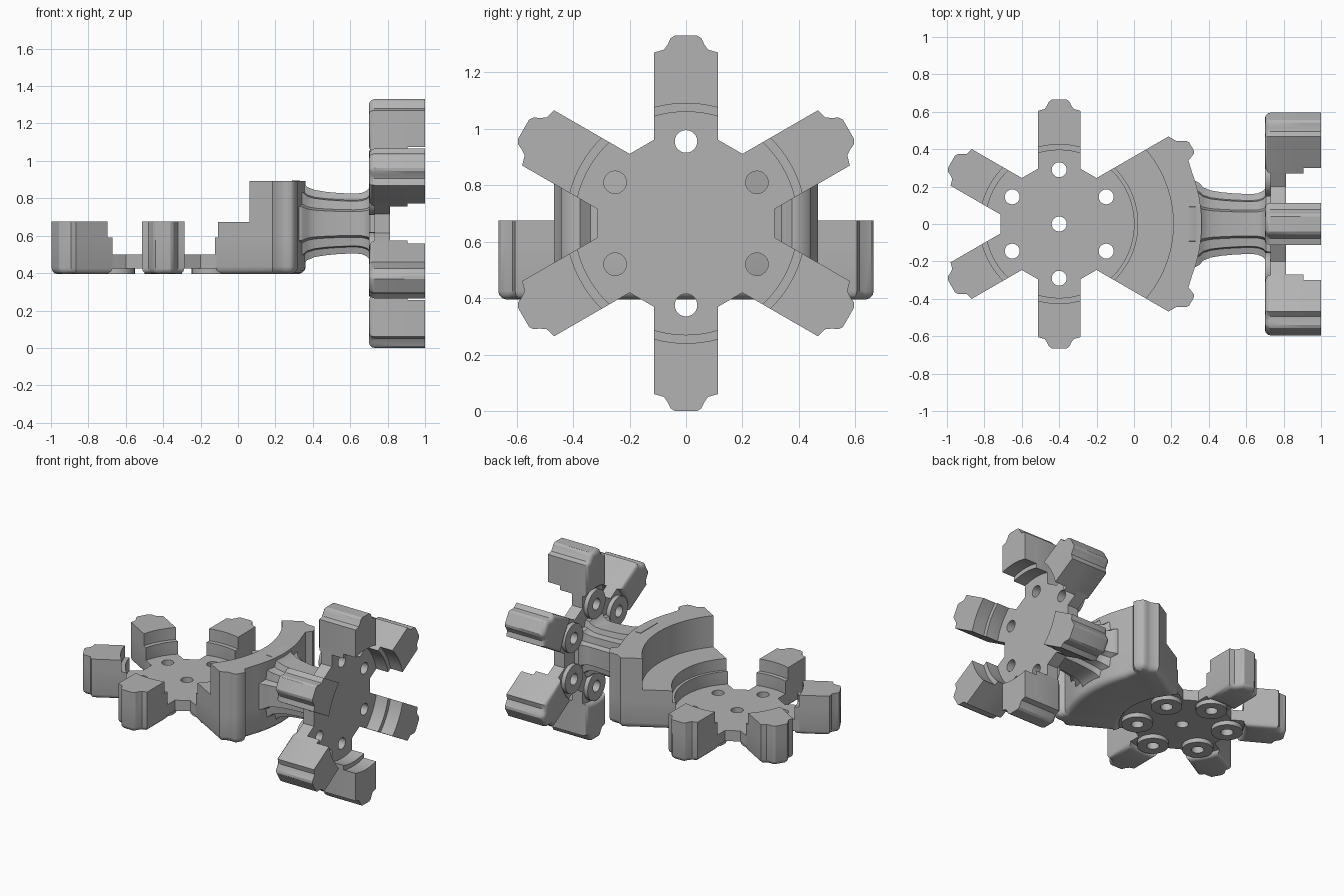
import bpy, bmesh, math
from mathutils import Matrix

if "Cube" in bpy.data.objects:
    bpy.data.objects.remove(bpy.data.objects["Cube"])

grey = bpy.data.materials.new("plain_grey")
grey.diffuse_color = (0.45, 0.45, 0.45, 1)
grey.use_nodes = True
grey.node_tree.nodes["Principled BSDF"].inputs["Base Color"].default_value = grey.diffuse_color
W = 0.113          # half width of an arm
HOLE_R = 0.29      # radius of the bolt circle

FLAT = Matrix.Translation((-0.4, 0, 0.395))
UPRIGHT = Matrix(((0, 0, 1, 0.70), (1, 0, 0, 0), (0, 1, 0, 0.665), (0, 0, 0, 1)))


def finish(name, bm, matrix):
    bmesh.ops.recalc_face_normals(bm, faces=bm.faces)
    mesh = bpy.data.meshes.new(name)
    bm.to_mesh(mesh)
    bm.free()
    mesh.transform(matrix)
    mesh.materials.append(grey)
    ob = bpy.data.objects.new(name, mesh)
    bpy.context.collection.objects.link(ob)
    return ob


def inset(pts, d):
    """Offset a counter-clockwise outline inward by d."""
    out = []
    n = len(pts)
    for i in range(n):
        (ax, ay), (bx, by), (cx, cy) = pts[i - 1], pts[i], pts[(i + 1) % n]
        l1, l2 = math.hypot(bx - ax, by - ay), math.hypot(cx - bx, cy - by)
        n1 = ((ay - by) / l1, (bx - ax) / l1)
        n2 = ((by - cy) / l2, (cx - bx) / l2)
        k = d / max(0.4, 1 + n1[0] * n2[0] + n1[1] * n2[1])
        out.append((bx + (n1[0] + n2[0]) * k, by + (n1[1] + n2[1]) * k))
    return out


def prism(name, matrix, outline, z0, z1, holes=(), edge=0.0):
    """Extruded outline with optional holes and a rounded lower edge."""
    bm = bmesh.new()
    caps = ([], [])
    for i, loop in enumerate([outline, *holes]):
        levels = [(0, z0), (0, z1)]
        if edge and i == 0:
            levels = [(edge * (1 - math.sin(t)), z0 + edge * (1 - math.cos(t)))
                      for t in (0, math.pi / 6, math.pi / 3, math.pi / 2)] + [(0, z1)]
        rings = [[bm.verts.new((x, y, z)) for x, y in (inset(loop, d) if d > 1e-6 else loop)]
                 for d, z in levels]
        n = len(loop)
        for lo, hi in zip(rings, rings[1:]):
            for j in range(n):
                k = (j + 1) % n
                bm.faces.new((lo[j], lo[k], hi[k], hi[j]))
        for cap, ring in zip(caps, (rings[0], rings[-1])):
            cap.extend(bm.edges.get((ring[j], ring[(j + 1) % n])) for j in range(n))
    for cap in caps:
        bmesh.ops.triangle_fill(bm, edges=cap, use_beauty=True)
    return finish(name, bm, matrix)


def turn(pts, deg):
    c, s = math.cos(math.radians(deg)), math.sin(math.radians(deg))
    return [(x * c - y * s, x * s + y * c) for x, y in pts]


def arc(r, a0, a1, n, cx=0.0, cy=0.0):
    return [(cx + r * math.cos(math.radians(a0 + (a1 - a0) * i / n)),
             cy + r * math.sin(math.radians(a0 + (a1 - a0) * i / n))) for i in range(n + 1)]


def circle(r, deg=0, dist=0.0):
    (cx, cy), = turn([(dist, 0)], deg)
    return arc(r, 0, 360, 24, cx, cy)[:-1]


def edge_angle(r):
    return math.degrees(math.asin(W / r))


def arm_outline(r):
    half = [(0.605, W), (0.615, 0.078), (0.635, 0.064), (0.655, 0.055), (0.665, 0.04)]
    e = edge_angle(r)
    return [(x, -y) for x, y in half] + half[::-1] + arc(r, e, -e, 8)


def sector_outline(r):
    lug = [(0.74, W), (0.765, 0.07), (0.79, 0.055), (0.812, 0.043), (0.82, 0.03),
           (0.82, -0.022), (0.812, -0.035), (0.79, -0.043), (0.768, -0.052)]
    upper = turn(lug[::-1], 30)
    lower = [(x, -y) for x, y in upper[::-1]]
    e = 30 + edge_angle(r)
    return lower + arc(0.762, -21, 21, 16) + upper + arc(r, e, -e, 28)


def hub(name, matrix, floor, merged):
    """Hexagonal plate with arm roots; merged joins the two arms facing +x."""
    notch = 0.296
    root = [(notch, -W), (0.41, -W), (0.41, W), (notch, W)]
    pts = []
    if merged:
        e = 30 + edge_angle(0.41)
        pts += turn([(notch, -W)], -30) + arc(0.41, -e, e, 24) + turn([(notch, W)], 30)
    for a in (90, 150, 210, 270) if merged else range(30, 390, 60):
        pts += turn(root, a)
    holes = [circle(0.04, a, HOLE_R) for a in range(30, 390, 60)]
    prism(name + "_plate", matrix, pts, 0.03, floor,
          holes + ([circle(0.04)] if merged else []))
    # raised rings around the bolt holes on the underside
    for a, hole in zip(range(30, 390, 60), holes):
        prism(name + "_boss", matrix, circle(0.1, a, HOLE_R), 0, 0.032, [hole])


def arm(name, matrix, deg, step, top):
    prism(name + "_base", matrix, turn(arm_outline(0.395), deg), 0, step, edge=0.03)
    prism(name + "_top", matrix, turn(arm_outline(0.425), deg), step, top)


# flat hub with four arms
hub("flat_hub", FLAT, 0.105, True)
for a in (90, 150, 210, 270):
    arm("flat_arm", FLAT, a, 0.195, 0.28)

# stepped curved sector joining the flat hub to the neck
prism("sector_base", FLAT, sector_outline(0.40), 0, 0.195, edge=0.04)
prism("sector_middle", FLAT, sector_outline(0.42), 0.195, 0.277)
prism("sector_wall", FLAT, sector_outline(0.61), 0.277, 0.498)

# upright hub with six arms
hub("upright_hub", UPRIGHT, 0.113, False)
for a in range(30, 390, 60):
    arm("upright_arm", UPRIGHT, a, 0.205, 0.30)

# ribbed neck, flared at both ends
quarter = [(0.163, 0.065), (0.128, 0.075), (0.122, 0.122), (0.075, 0.128), (0.065, 0.163)]
section = [p for a in range(0, 360, 90) for p in turn(quarter, a)]
stations = [(0.29, 1.42), (0.33, 1.41), (0.35, 1.34), (0.37, 1.2), (0.41, 1.1), (0.47, 1.04),
            (0.54, 1.0), (0.62, 0.98), (0.66, 1.0), (0.69, 1.08), (0.705, 1.2), (0.74, 1.25)]
bm = bmesh.new()
rings = [[bm.verts.new((x, y * s, 0.665 + z * s)) for y, z in section] for x, s in stations]
for lo, hi in zip(rings, rings[1:]):
    for j in range(len(section)):
        k = (j + 1) % len(section)
        bm.faces.new((lo[j], lo[k], hi[k], hi[j]))
bm.faces.new(rings[0])
bm.faces.new(rings[-1])
finish("neck", bm, Matrix())

# smooth the rounded surfaces, keep hard edges
for ob in bpy.data.objects:
    ob.select_set(True)
    bpy.context.view_layer.objects.active = ob
bpy.ops.object.shade_smooth_by_angle(angle=math.radians(32))
